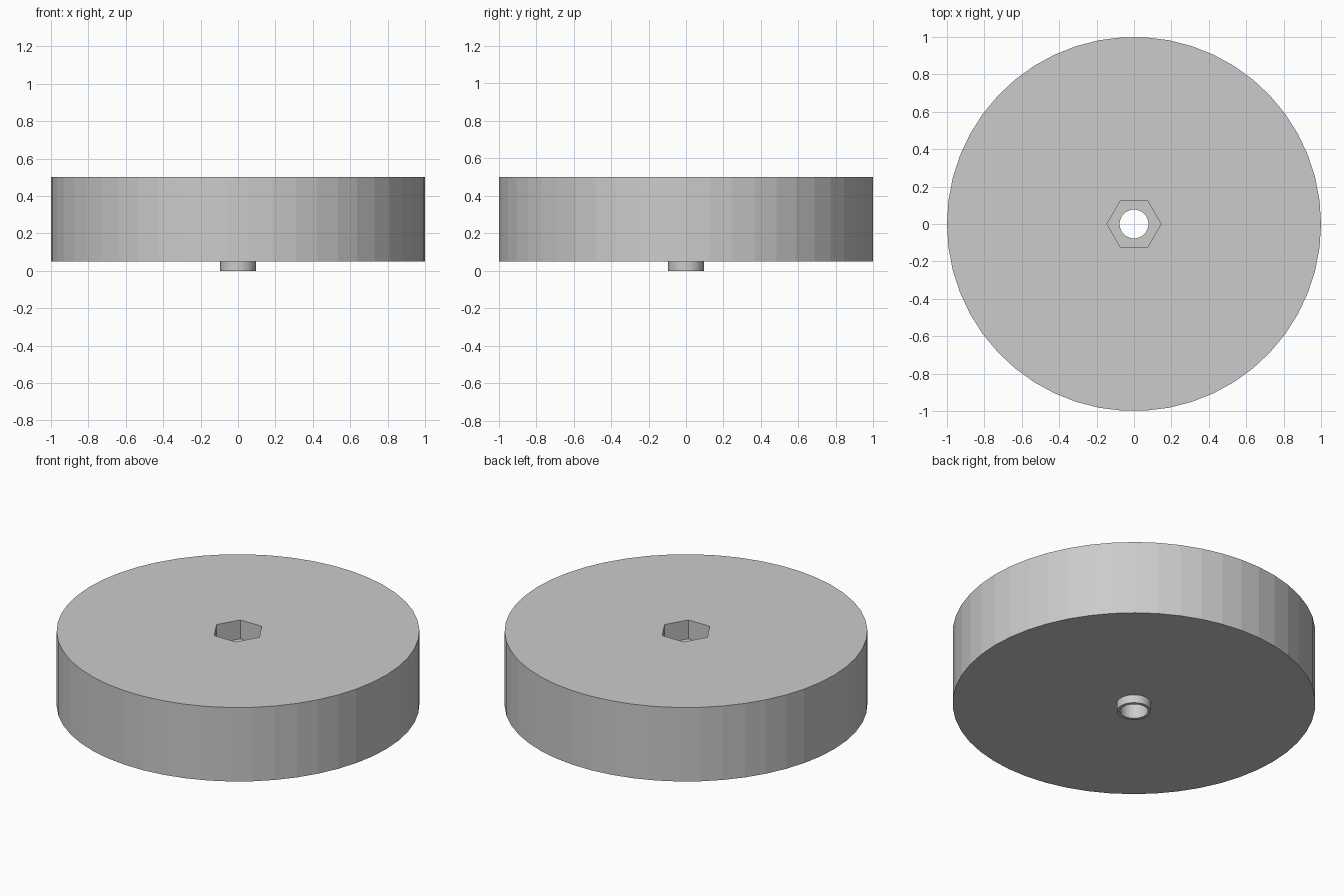
import bpy
import bmesh
from math import cos, sin, tau

cube = bpy.data.objects.get("Cube")
if cube:
    bpy.data.objects.remove(cube, do_unlink=True)

SIDES = 50
DISC_BOTTOM, DISC_TOP = 0.05, 0.5
POCKET_FLOOR = 0.385
BORE, BOSS, HEX = 0.077, 0.095, 0.144

grey = bpy.data.materials.new("plain grey")
grey.use_nodes = True
colour = (0.6, 0.6, 0.6, 1)
grey.diffuse_color = colour
grey.node_tree.nodes["Principled BSDF"].inputs["Base Color"].default_value = colour

bm = bmesh.new()


def ring(radius, z, sides=SIDES):
    """Closed loop of edges at one height."""
    verts = [bm.verts.new((radius * cos(tau * i / sides),
                           radius * sin(tau * i / sides), z)) for i in range(sides)]
    return [bm.edges.new((verts[i], verts[(i + 1) % sides])) for i in range(sides)]


def wall(a, b):
    """Quads between two loops with the same number of sides."""
    for e, f in zip(a, b):
        bm.faces.new((e.verts[0], e.verts[1], f.verts[1], f.verts[0]))


def annulus(a, b):
    """Flat face between an outer and an inner loop."""
    bmesh.ops.triangle_fill(bm, edges=a + b, use_beauty=True)


# Outer rim, boss and bore
rim_top, rim_bottom = ring(1, DISC_TOP), ring(1, DISC_BOTTOM)
boss_top, boss_bottom = ring(BOSS, DISC_BOTTOM), ring(BOSS, 0)
bore_bottom, bore_top = ring(BORE, 0), ring(BORE, POCKET_FLOOR)
wall(rim_top, rim_bottom)
wall(rim_bottom, boss_top)
wall(boss_top, boss_bottom)
wall(boss_bottom, bore_bottom)
wall(bore_bottom, bore_top)

# Hexagonal nut pocket
hex_floor, hex_top = ring(HEX, POCKET_FLOOR, 6), ring(HEX, DISC_TOP, 6)
wall(hex_floor, hex_top)
annulus(hex_floor, bore_top)
annulus(rim_top, hex_top)

bmesh.ops.recalc_face_normals(bm, faces=bm.faces[:])
mesh = bpy.data.meshes.new("wheel_disc")
bm.to_mesh(mesh)
bm.free()
mesh.materials.append(grey)
bpy.context.collection.objects.link(bpy.data.objects.new("wheel_disc", mesh))
